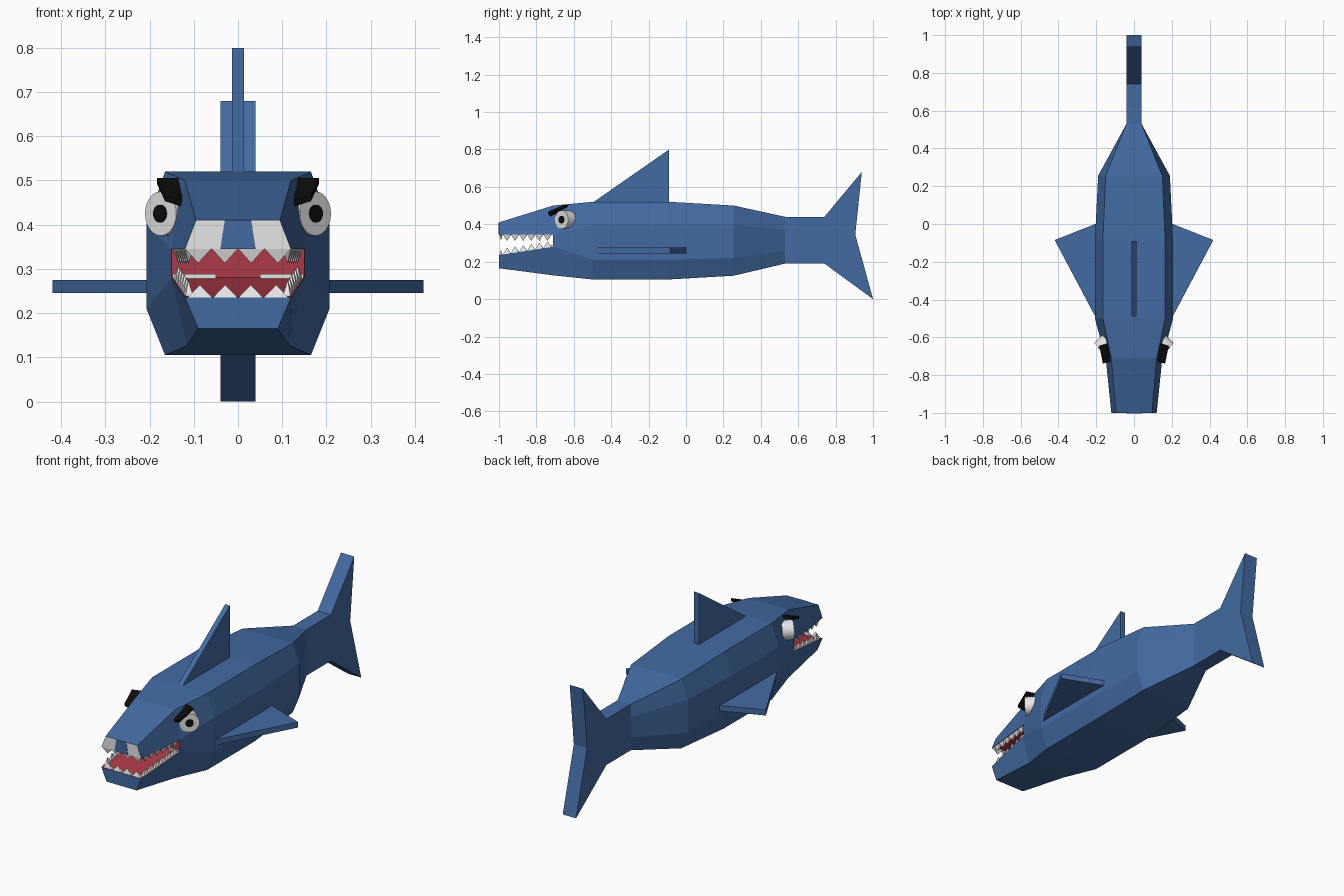
import bpy, bmesh, math
from mathutils import Vector

if "Cube" in bpy.data.objects:
    bpy.data.objects.remove(bpy.data.objects["Cube"])


def material(name, rgb):
    m = bpy.data.materials.new(name)
    m.diffuse_color = (*rgb, 1)
    m.use_nodes = True
    m.node_tree.nodes["Principled BSDF"].inputs["Base Color"].default_value = m.diffuse_color
    return m


BLUE = material("shark_blue", (0.055, 0.145, 0.36))
WHITE = material("tooth_white", (0.8, 0.8, 0.8))
RED = material("mouth_red", (0.42, 0.04, 0.065))
BLACK = material("black", (0.004, 0.004, 0.004))


def finish(bm, name, *mats):
    bmesh.ops.remove_doubles(bm, verts=bm.verts, dist=1e-5)
    bmesh.ops.recalc_face_normals(bm, faces=bm.faces)
    me = bpy.data.meshes.new(name)
    bm.to_mesh(me)
    bm.free()
    for m in mats:
        me.materials.append(m)
    ob = bpy.data.objects.new(name, me)
    bpy.context.collection.objects.link(ob)
    return ob


def ring(bm, y, half):
    """Mirror a right-hand half section (x, z) into a closed ring."""
    pts = half + [(-x, z) for x, z in reversed(half)]
    return [bm.verts.new((x, y, z)) for x, z in pts]


def bridge(bm, a, b, red=()):
    n = len(a)
    for i in range(n):
        f = bm.faces.new((a[i], a[(i + 1) % n], b[(i + 1) % n], b[i]))
        f.material_index = 2 if i in red else 0


def prism(name, pts, offset, mat):
    """Extrude a flat outline along an offset vector."""
    bm = bmesh.new()
    f = bm.faces.new([bm.verts.new(p) for p in pts])
    ext = bmesh.ops.extrude_face_region(bm, geom=[f], use_keep_orig=True)
    verts = [v for v in ext["geom"] if isinstance(v, bmesh.types.BMVert)]
    bmesh.ops.translate(bm, verts=verts, vec=offset)
    return finish(bm, name, mat)


# Body with open jaws, lofted through half sections
bm = bmesh.new()
head = [(.12, .50), (.15, .345), (.15, .28), (.115, .127)]
chest = [(.165, .52), (.207, .40), (.207, .21), (.165, .105)]
sections = [(-.71, head), (-.5, chest), (-.09, chest),
            (.255, [(.15, .50), (.19, .40), (.19, .22), (.15, .125)]),
            (.53, [(.04, .44), (.04, .37), (.04, .26), (.04, .19)])]
rings = [ring(bm, y, h) for y, h in sections]
for a, b in zip(rings, rings[1:]):
    bridge(bm, a, b)
r = rings[0]
bm.faces.new((r[1], r[2], r[5], r[6])).material_index = 2   # throat
upper = ring(bm, -1, [(.095, .41), (.12, .345)])
bridge(bm, upper, [r[0], r[1], r[6], r[7]], red=(1,))
bm.faces.new(upper).material_index = 1                      # front gum, white
lower = ring(bm, -1, [(.12, .235), (.09, .165)])
bridge(bm, lower, [r[2], r[3], r[4], r[5]], red=(3,))
bm.faces.new(lower)
finish(bm, "body", BLUE, WHITE, RED)

# Nose plate in the middle of the snout
prism("nose_plate", [(-.03, -1, .41), (.03, -1, .41), (.04, -1, .345), (-.04, -1, .345)],
      (0, -.002, 0), BLUE)

# Tail and back fin
tail = [(.53, .19), (.74, .19), (1, 0), (.905, .345), (.94, .68), (.74, .44), (.53, .44)]
prism("tail", [(-.04, y, z) for y, z in tail], (.08, 0, 0), BLUE)
prism("back_fin", [(-.014, y, z) for y, z in [(-.5, .515), (-.09, .80), (-.09, .515)]],
      (.028, 0, 0), BLUE)

# Teeth: pyramids in rows along both jaws
bm = bmesh.new()


def tooth_row(start, end, count, height):
    start, end = Vector(start), Vector(end)
    step = (end - start) / count
    inward = Vector((-step.y, step.x, 0)).normalized()
    mid = (start + end) / 2
    if inward.dot(Vector((0, -.855, 0)) - Vector((mid.x, mid.y, 0))) < 0:
        inward.negate()
    inward *= .018
    for i in range(count):
        a, b = start + step * i, start + step * (i + 1)
        base = [bm.verts.new(p) for p in (a, b, b + inward, a + inward)]
        tip = bm.verts.new((a + b) / 2 + inward * .5 + Vector((0, 0, height)))
        bm.faces.new(base)
        for j in range(4):
            bm.faces.new((base[j], base[(j + 1) % 4], tip))


tooth_row((-.12, -.998, .346), (.12, -.998, .346), 4, -.033)
tooth_row((-.115, -.998, .234), (.115, -.998, .234), 4, .03)
for s in (-1, 1):
    tooth_row((s * .119, -.98, .346), (s * .146, -.72, .346), 6, -.035)
    tooth_row((s * .119, -.98, .237), (s * .146, -.72, .277), 6, .035)
finish(bm, "teeth", WHITE)


def disc(name, s, center, radius, depth, mat):
    """Short cylinder facing forward and outward."""
    axis = Vector((s, -1, 0)).normalized()
    bpy.ops.mesh.primitive_cylinder_add(
        vertices=24, radius=radius, depth=depth,
        location=Vector((s * center[0], center[1], center[2])) - axis * depth / 2,
        rotation=axis.to_track_quat('Z', 'Y').to_euler())
    ob = bpy.context.object
    ob.name = name
    ob.data.materials.append(mat)
    bpy.ops.object.shade_smooth_by_angle(angle=math.radians(30))


# Paired parts
for s, side in ((-1, "left"), (1, "right")):
    fin = [(.16, -.49), (.205, -.49), (.42, -.085), (.205, 0), (.16, 0)]
    prism(side + "_fin", [(s * x, y, .245) for x, y in fin], (0, 0, .03), BLUE)
    disc(side + "_eye", s, (.175, -.665, .425), .05, .06, WHITE)
    disc(side + "_pupil", s, (.178, -.668, .425), .02, .008, BLACK)
    brow = [(.132, -.63, .492), (.183, -.645, .492), (.165, -.735, .453), (.124, -.725, .44)]
    prism(side + "_brow", [(s * x, y, z) for x, y, z in brow], (0, -.004, .014), BLACK)
    # back gum strip in the mouth
    prism(side + "_gum", [(s * x, -.722, z) for x, z in
                          [(.05, .276), (.148, .276), (.148, .288), (.05, .288)]],
          (0, .01, 0), WHITE)
